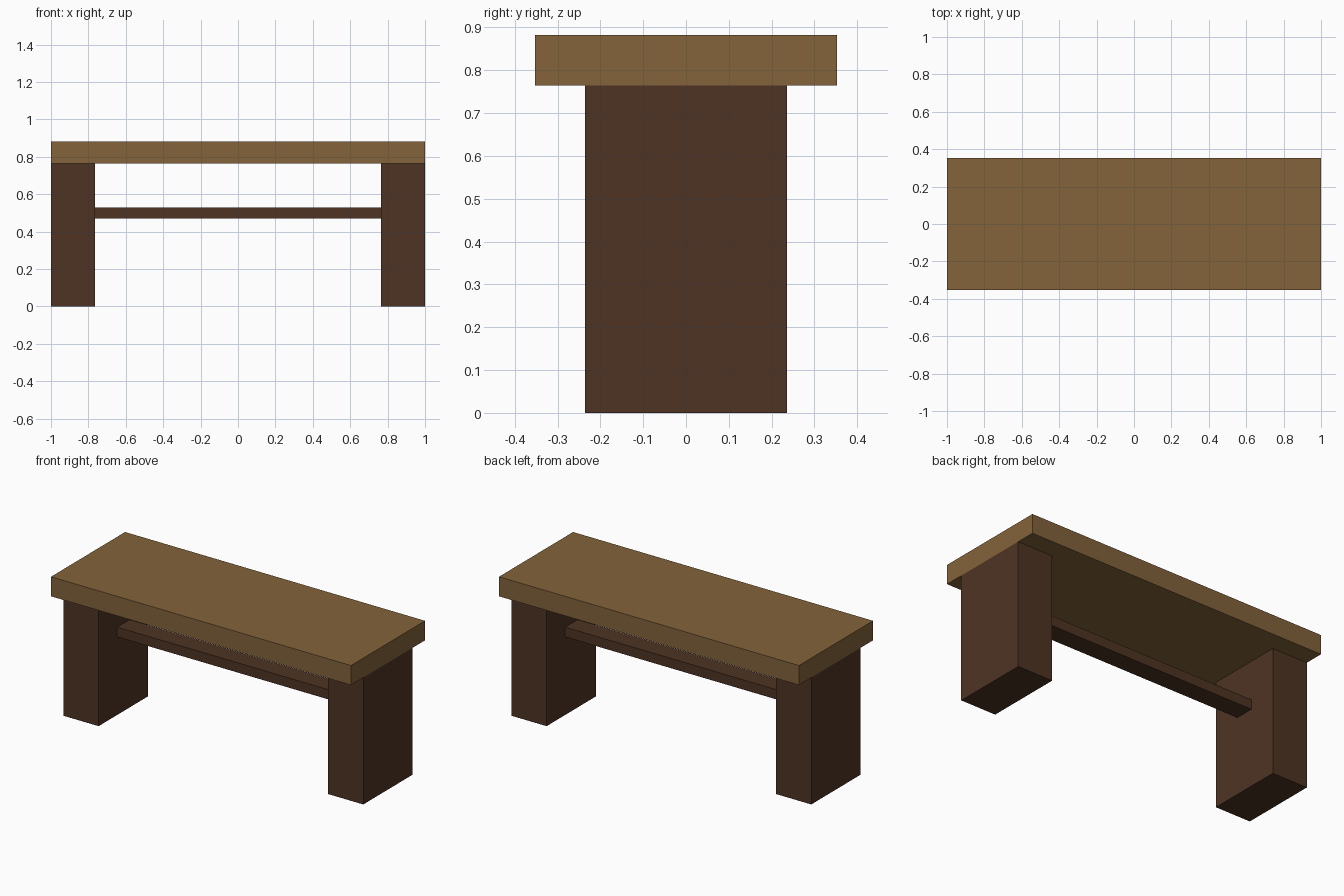
import bpy

if "Cube" in bpy.data.objects:
    bpy.data.objects.remove(bpy.data.objects["Cube"])

U = 2 / 17  # the bench is built on a 17-unit grid


def material(name, rgb):
    m = bpy.data.materials.new(name)
    m.diffuse_color = (*rgb, 1)
    m.use_nodes = True
    m.node_tree.nodes["Principled BSDF"].inputs["Base Color"].default_value = m.diffuse_color
    return m


def box(name, lo, hi, mat):
    size = [b - a for a, b in zip(lo, hi)]
    centre = [(a + b) / 2 for a, b in zip(lo, hi)]
    bpy.ops.mesh.primitive_cube_add(size=1, location=centre)
    ob = bpy.context.object
    ob.name = name
    ob.scale = size
    bpy.ops.object.transform_apply(location=False, rotation=False, scale=True)
    ob.data.materials.append(mat)
    return ob


light_wood = material("light wood", (0.227, 0.125, 0.043))
dark_wood = material("dark wood", (0.076, 0.034, 0.0175))

# Seat plank
box("seat", (-1, -3 * U, 6.5 * U), (1, 3 * U, 7.5 * U), light_wood)

# Two slab legs
for side, x in (("left", -1), ("right", 1 - 2 * U)):
    box(side + "_leg", (x, -2 * U, 0), (x + 2 * U, 2 * U, 6.5 * U), dark_wood)

# Stretcher rail between the legs
box("stretcher", (-1 + 2 * U, -U / 2, 4 * U), (1 - 2 * U, U / 2, 4.5 * U), dark_wood)
